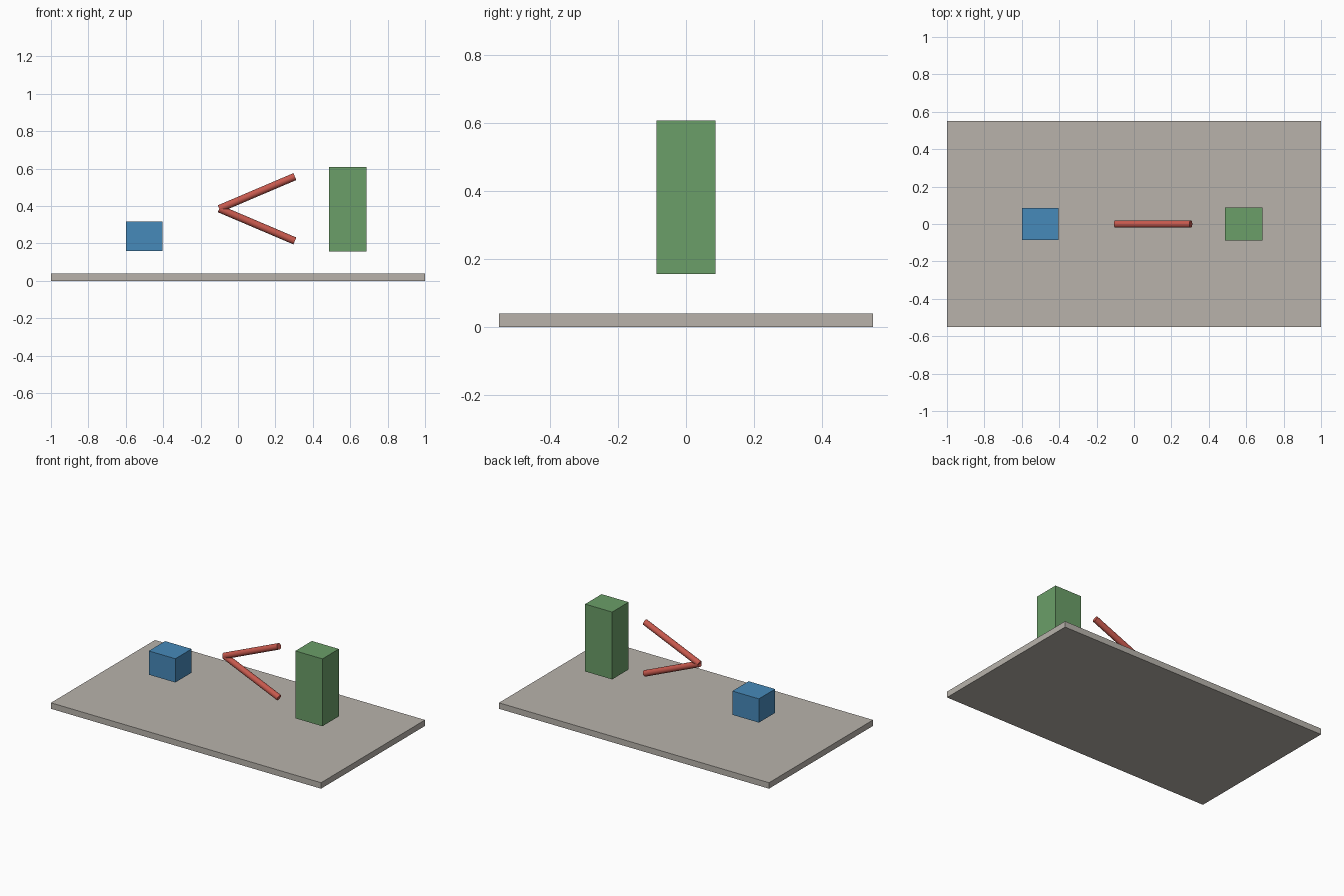
import bpy
import math
from mathutils import Vector

cube = bpy.data.objects.get("Cube")
if cube:
    bpy.data.objects.remove(cube, do_unlink=True)


def material(name, rgb):
    mat = bpy.data.materials.new(name)
    mat.use_nodes = True
    colour = (*rgb, 1.0)
    mat.diffuse_color = colour
    mat.node_tree.nodes["Principled BSDF"].inputs["Base Color"].default_value = colour
    return mat


grey = material("warm grey", (0.48, 0.45, 0.41))
blue = material("blue", (0.062, 0.253, 0.49))
green = material("green", (0.147, 0.343, 0.14))
red = material("red", (0.57, 0.10, 0.075))


def box(name, x, width, depth, bottom, top, mat):
    """Box centred on y = 0, from bottom to top."""
    bpy.ops.mesh.primitive_cube_add(size=1, location=(x, 0, (bottom + top) / 2))
    obj = bpy.context.object
    obj.name = name
    obj.scale = (width, depth, top - bottom)
    bpy.ops.object.transform_apply(location=False, rotation=False, scale=True)
    obj.data.materials.append(mat)


def rod(name, start, end, radius, mat):
    """Round rod between two points."""
    start, end = Vector(start), Vector(end)
    axis = end - start
    bpy.ops.mesh.primitive_cylinder_add(
        vertices=16, radius=radius, depth=axis.length, location=(start + end) / 2,
        rotation=axis.to_track_quat("Z", "Y").to_euler())
    obj = bpy.context.object
    obj.name = name
    obj.data.materials.append(mat)
    bpy.ops.object.shade_smooth_by_angle(angle=math.radians(40))


# Base slab
box("base_plate", 0, 2.0, 1.1, 0, 0.04, grey)

# Short block on the right, tall block on the left, both raised above the base
box("short_block", -0.502, 0.196, 0.172, 0.158, 0.317, blue)
box("tall_block", 0.586, 0.2, 0.174, 0.157, 0.608, green)

# Two rods opening from a shared point
middle, spread = 0.385, 0.172
for name, side in (("upper_rod", 1), ("lower_rod", -1)):
    rod(name, (-0.1, 0, middle), (0.304, 0, middle + side * spread), 0.02, red)
